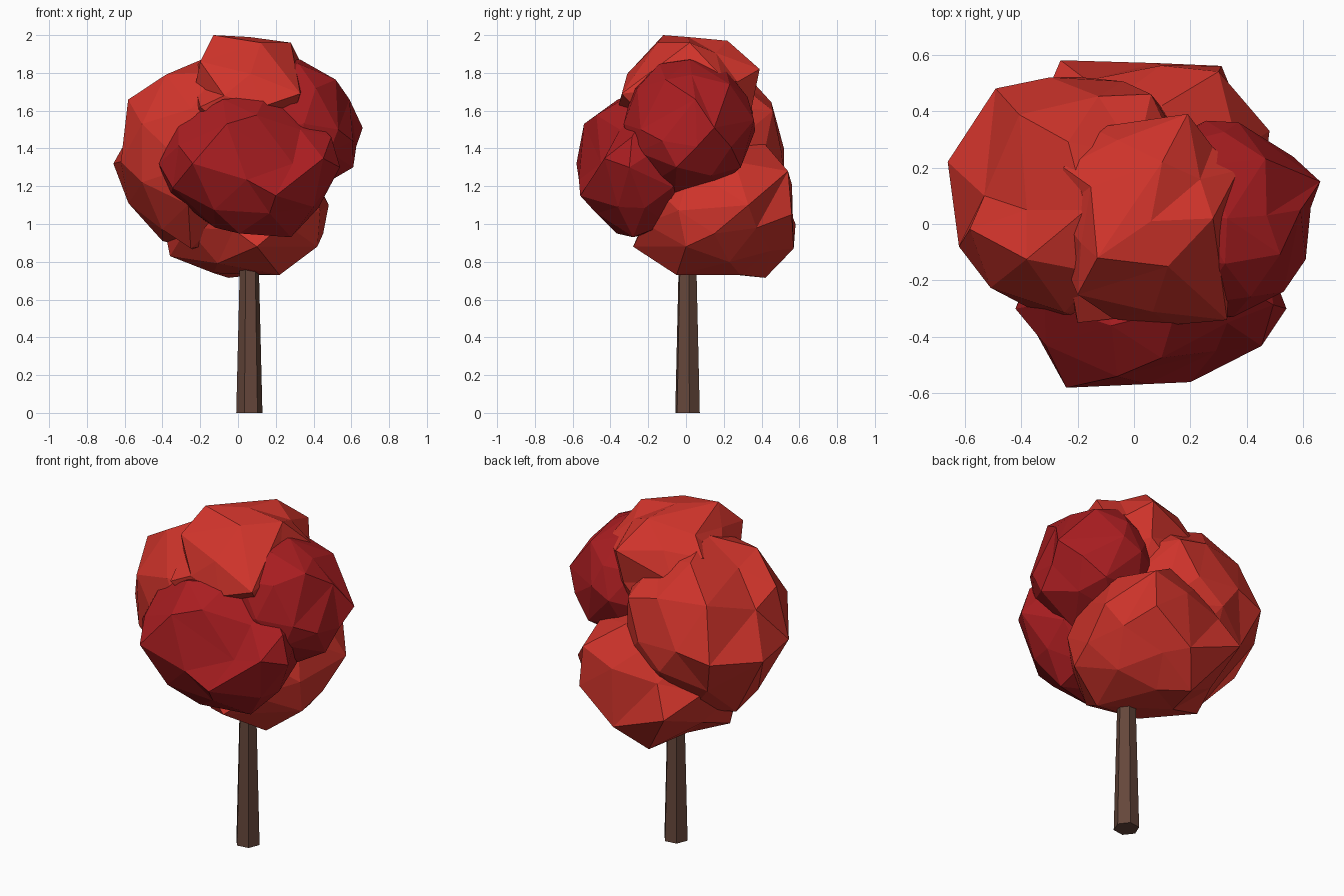
import bpy, bmesh, math, random
from mathutils import Vector, Matrix


def material(name, rgb):
    m = bpy.data.materials.new(name)
    m.diffuse_color = (*rgb, 1)
    return m


BRIGHT = material("bright red leaves", (0.63, 0.034, 0.024))
DARK = material("dark red leaves", (0.40, 0.0125, 0.015))
BARK = material("brown bark", (0.130, 0.062, 0.043))


def finish(bm, name, mat):
    bmesh.ops.recalc_face_normals(bm, faces=bm.faces)
    mesh = bpy.data.meshes.new(name)
    bm.to_mesh(mesh)
    bm.free()
    mesh.materials.append(mat)
    ob = bpy.data.objects.new(name, mesh)
    bpy.context.collection.objects.link(ob)
    return ob


def leaf_clump(name, low, high, mat, seed, corners):
    """Irregular low-poly ball fitted to a box, with a few corners pulled out."""
    rng = random.Random(seed)
    bm = bmesh.new()
    bmesh.ops.create_icosphere(bm, subdivisions=2, radius=1)
    low, high = Vector(low), Vector(high)
    mid, half = (low + high) / 2, (high - low) / 2
    spin = Matrix.Rotation(rng.uniform(0, 6.28), 3, 'Z') @ Matrix.Rotation(rng.uniform(0, 6.28), 3, 'X')
    for v in bm.verts:
        p = spin @ v.co * rng.uniform(0.96, 1.03)
        v.co = mid + Vector(a * b for a, b in zip(p, half))
    free = set(bm.verts)
    for c in map(Vector, corners):
        v = min(free, key=lambda w: ((w.co - c).length, w.index))
        v.co = c
        free.remove(v)
    for v in bm.verts:
        v.co = Vector(min(max(a, b), c) for a, b, c in zip(v.co, low, high))
    return finish(bm, name, mat)


# Foliage clumps
leaf_clump("top_foliage", (-0.28, -0.36, 1.30), (0.38, 0.39, 2.0), BRIGHT, 3, [
    (-0.13, -0.12, 2.0), (0.06, 0.01, 1.99), (0.1, 0.22, 1.97), (0.28, 0.02, 1.96), (0.19, 0.39, 1.82),
    (0.33, -0.34, 1.69), (-0.2, -0.35, 1.62), (-0.25, 0.2, 1.82), (0.12, -0.15, 1.96), (0.37, 0.19, 1.78),
    (-0.2, -0.25, 1.86), (-0.15, 0.34, 1.7)])
leaf_clump("left_foliage", (-0.66, -0.37, 0.865), (0.27, 0.52, 1.88), BRIGHT, 5, [
    (-0.66, 0.22, 1.32), (-0.62, -0.08, 1.33), (-0.49, 0.48, 1.35), (-0.19, 0.52, 1.25), (0.06, 0.46, 1.6),
    (-0.17, 0.05, 1.88), (-0.38, 0.05, 1.74), (-0.53, 0.1, 1.55), (-0.27, -0.35, 1.3), (-0.25, -0.1, 0.87),
    (-0.58, 0.15, 1.11), (-0.4, 0.1, 0.91)])
leaf_clump("right_foliage", (-0.04, -0.34, 1.16), (0.66, 0.37, 1.88), DARK, 8, [
    (0.33, 0.02, 1.87), (0.47, 0.03, 1.79), (0.59, 0.05, 1.66), (0.66, 0.15, 1.51), (0.44, 0.29, 1.3),
    (0.37, 0.36, 1.55), (0.35, -0.33, 1.53), (0.53, -0.24, 1.5), (0.37, -0.06, 1.16), (0.61, -0.05, 1.3)])
leaf_clump("front_foliage", (-0.42, -0.58, 0.93), (0.54, 0.08, 1.68), DARK, 11, [
    (0.15, -0.3, 1.68), (-0.08, -0.36, 1.66), (-0.42, -0.3, 1.32), (-0.24, -0.58, 1.32), (0.2, -0.56, 1.15),
    (0.54, -0.3, 1.3), (0.28, -0.28, 0.93), (-0.06, -0.54, 1.53), (0.33, -0.35, 1.5), (0.29, -0.45, 1.32),
    (-0.12, -0.3, 0.98), (0.4, -0.36, 1.09)])
leaf_clump("back_foliage", (-0.41, -0.28, 0.715), (0.48, 0.585, 1.46), BRIGHT, 14, [
    (0.48, 0.33, 1.1), (0.31, 0.56, 1.05), (0.3, 0.54, 1.28), (-0.26, 0.58, 1.0), (0.08, 0.57, 0.87),
    (-0.05, 0.42, 0.715), (0.22, -0.05, 0.73), (-0.36, 0.1, 0.83), (0.42, 0.0, 0.88), (0.1, 0.42, 1.42),
    (0.1, -0.28, 0.88)])

# Tapered six-sided trunk
bm = bmesh.new()
bmesh.ops.create_cone(bm, cap_ends=True, segments=6, radius1=0.07, radius2=0.049, depth=0.85,
                      matrix=Matrix.Translation((0.06, 0.008, 0.425)) @ Matrix.Rotation(math.radians(98), 4, 'Z'))
finish(bm, "trunk", BARK)
